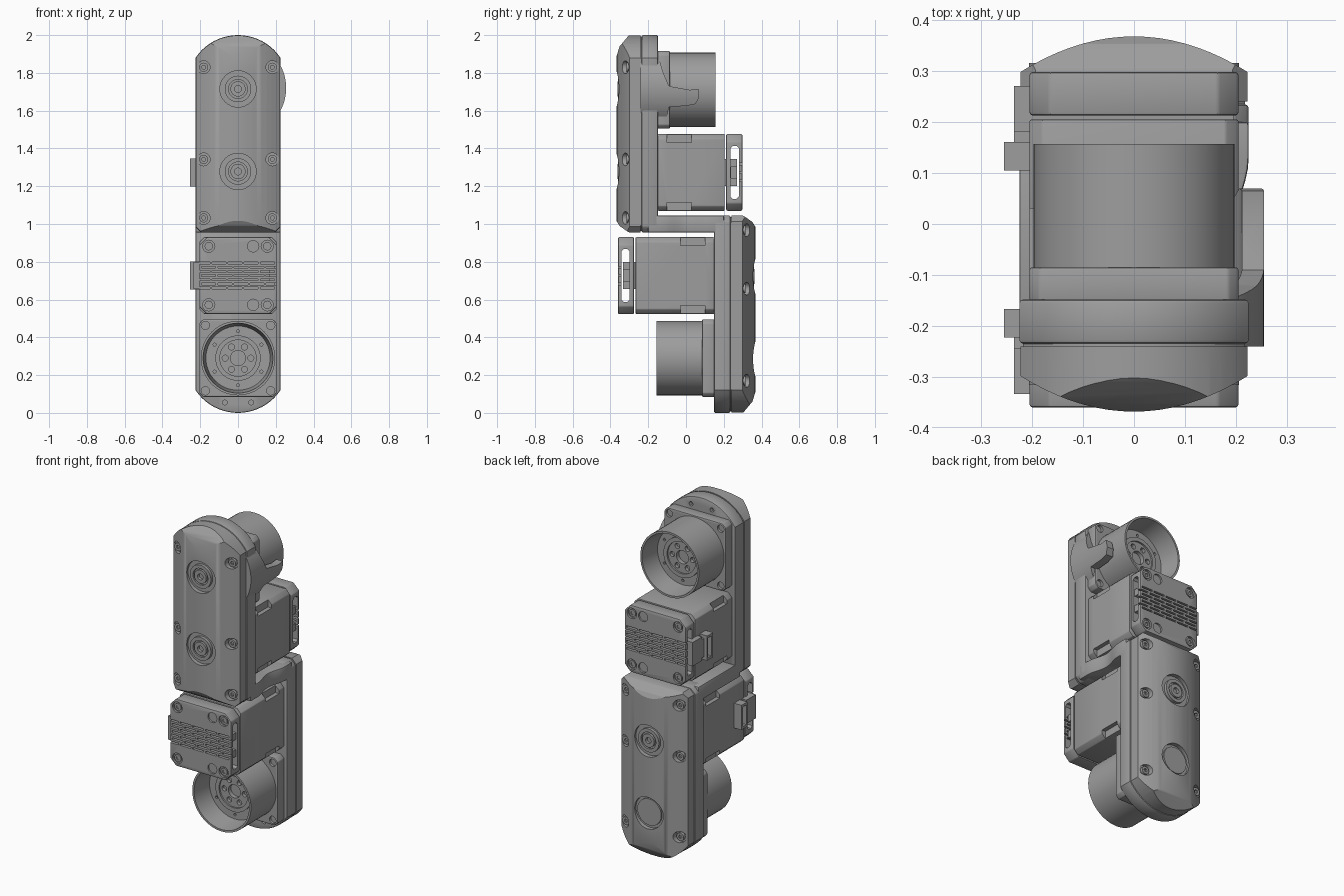
import bpy, bmesh
from math import sin, cos, pi, asin, radians
from mathutils import Matrix, Vector

cube = bpy.data.objects.get("Cube")
if cube:
    bpy.data.objects.remove(cube)

grey = bpy.data.materials.new("machined_grey")
grey.use_nodes = True
GREY = (0.34, 0.34, 0.34, 1)
grey.diffuse_color = GREY
grey.node_tree.nodes["Principled BSDF"].inputs["Base Color"].default_value = GREY
made = []


# ---- outlines ----
def circle(cx, cy, r, n=32):
    return [(cx + r * cos(2 * pi * i / n), cy + r * sin(2 * pi * i / n)) for i in range(n)]


def box(cx, cy, w, h):
    return [(cx - w, cy - h), (cx + w, cy - h), (cx + w, cy + h), (cx - w, cy + h)]


def chamfered(cx, cy, w, h, c):
    quarter = [(w, h - c), (w - c, h)]
    pts = quarter + [(-x, y) for x, y in reversed(quarter)]
    return [(cx + x, cy + y) for x, y in pts + [(-x, -y) for x, y in pts]]


def arch(w, low, side, top):
    """Straight sides, clipped foot and a shallow round top."""
    rise = top - side
    r = (w * w + rise * rise) / (2 * rise)
    a = asin(w / r)
    arc = [(r * sin(a - a * i / 10), top - r + r * cos(a - a * i / 10)) for i in range(21)]
    return [(0.03 - w, low), (w - 0.03, low), (w, low + 0.03)] + arc + [(-w, low + 0.03)]


# ---- solids ----
def prism(bm, pts, axis, lo, hi):
    place = {"x": lambda a, b, t: (t, a, b), "y": lambda a, b, t: (a, t, b),
             "z": lambda a, b, t: (a, b, t)}[axis]
    ends = [[bm.verts.new(place(a, b, t)) for a, b in pts] for t in (lo, hi)]
    faces = [bm.faces.new(e) for e in ends]
    for i in range(len(pts)):
        j = (i + 1) % len(pts)
        faces.append(bm.faces.new((ends[0][i], ends[0][j], ends[1][j], ends[1][i])))
    bmesh.ops.recalc_face_normals(bm, faces=faces)


def finish(name, bm):
    mesh = bpy.data.meshes.new(name)
    bm.to_mesh(mesh)
    bm.free()
    mesh.materials.append(grey)
    obj = bpy.data.objects.new(name, mesh)
    bpy.context.collection.objects.link(obj)
    return obj


def solid(name, *parts):
    bm = bmesh.new()
    for part in parts:
        prism(bm, *part)
    return finish(name, bm)


def lathe(name, profile, cz, n=48):
    bm = bmesh.new()
    verts = [bm.verts.new((r, y, cz)) for r, y in profile]
    edges = [bm.edges.new((verts[i], verts[(i + 1) % len(verts)])) for i in range(len(verts))]
    bmesh.ops.spin(bm, geom=verts + edges, cent=(0, 0, cz), axis=(0, 1, 0),
                   angle=2 * pi, steps=n, use_duplicate=False)
    bmesh.ops.remove_doubles(bm, verts=bm.verts, dist=0.0001)
    bmesh.ops.recalc_face_normals(bm, faces=bm.faces)
    return finish(name, bm)


def bake(obj):
    bpy.context.view_layer.update()
    deps = bpy.context.evaluated_depsgraph_get()
    mesh = bpy.data.meshes.new_from_object(obj.evaluated_get(deps))
    obj.modifiers.clear()
    obj.data = mesh


def carve(obj, *parts, op="DIFFERENCE"):
    tool = solid("cutter", *parts)
    tool.hide_render = True
    mod = obj.modifiers.new("carve", "BOOLEAN")
    mod.operation, mod.object, mod.solver = op, tool, "EXACT"
    bake(obj)
    bpy.data.objects.remove(tool)


def soften(obj, width):
    mod = obj.modifiers.new("soften", "BEVEL")
    mod.width, mod.segments = width, 2
    mod.limit_method, mod.angle_limit = "ANGLE", radians(40)
    bake(obj)


def actuator(label, place, end, blind):
    parts = []

    def keep(obj):
        parts.append(obj)
        return obj

    ring_z, motor_z = 1.71, 1.273
    corners = [(sx * 0.155, motor_z + sz * 0.155) for sx in (-1, 1) for sz in (-1, 1)]

    # gear housing frame and the recessed seam
    frame = keep(solid(label + "_housing_frame", (arch(0.225, 0.955, 1.88, 2.0), "y", -0.235, -0.148)))
    soften(frame, 0.008)
    carve(frame, *[(circle(x, 1.945, 0.013, 12), "y", -0.17, -0.1) for x in (-0.07, 0.07)])
    keep(solid(label + "_seam", (arch(0.218, 0.962, 1.875, 1.993), "y", -0.245, -0.23)))

    # domed cover with clipped ends
    cover = keep(solid(label + "_cover", (arch(0.223, 0.956, 1.88, 1.998), "y", -0.38, -0.24)))
    dome = [(0.25 * i / 10, -0.368 + 0.068 * (i / 8.8) ** 2) for i in range(-10, 11)]
    carve(cover, (dome + [(0.25, -0.2), (-0.25, -0.2)], "z", 0.9, 2.1), op="INTERSECT")
    side = [(-0.2, 0.9), (-0.29, 0.95), (-0.31, 0.96), (-0.352, 0.99), (-0.37, 1.02),
            (-0.37, 1.88), (-0.352, 1.94), (-0.31, 1.99), (-0.29, 2.01), (-0.2, 2.1)]
    carve(cover, (side, "x", -0.5, 0.5), op="INTERSECT")
    screws = [(s * 0.182, z) for s in (-1, 1) for z in (1.83, 1.342, 1.032)]
    bosses = (1.715, 1.278)
    carve(cover, *[(circle(x, z, 0.034, 20), "y", -0.5, -0.3) for x, z in screws],
          *[(circle(0, z, 0.096), "y", -0.5, -0.342) for z in bosses])
    for i, (x, z) in enumerate(screws):
        head = keep(solid(f"{label}_cover_screw_{i}", (circle(x, z, 0.024, 16), "y", -0.316, -0.295)))
        carve(head, (circle(x, z, 0.011, 6), "y", -0.4, -0.306))
    for i, z in enumerate(bosses):
        if blind and i == 0:
            keep(lathe(f"{label}_boss_cap", [(0, -0.33), (0.08, -0.33), (0.08, -0.352), (0, -0.352)], z))
        else:
            keep(lathe(f"{label}_boss_{i}", [(0, -0.33), (0.07, -0.33), (0.07, -0.36), (0.05, -0.36),
                       (0.05, -0.348), (0.04, -0.348), (0.04, -0.362), (0.018, -0.362),
                       (0.018, -0.345), (0, -0.345)], z))

    # square flange and hollow output drum
    flange = keep(solid(label + "_flange", (chamfered(0, ring_z, 0.205, 0.205, 0.02), "y", -0.155, -0.085)))
    soften(flange, 0.005)
    carve(flange, *[(circle(sx * 0.173, ring_z + sz * 0.173, 0.022, 16), "y", -0.1, 0)
                    for sx in (-1, 1) for sz in (-1, 1)])
    drum = keep(lathe(label + "_drum", [(0, -0.1), (0.197, -0.1), (0.197, 0.157), (0.185, 0.157),
                      (0.17, 0.03), (0.12, 0.03), (0.12, 0.045), (0.096, 0.045),
                      (0.096, 0.035), (0.04, 0.035), (0.04, 0.01), (0, 0.01)], ring_z))
    bolts = [(k * pi / 3 + t, r, w) for k in range(6) for t, r, w in
             ((pi / 6, 0.143, 0.008), (0, 0.068, 0.016))]
    carve(drum, *[(circle(r * cos(a), ring_z + r * sin(a), w, 12), "y", 0.015, 0.1) for a, r, w in bolts])

    # motor body with corner reliefs
    body = keep(solid(label + "_motor", (chamfered(0, motor_z, 0.205, 0.203, 0.025), "y", -0.15, end - 0.093)))
    soften(body, 0.004)
    carve(body, *[(box(sx * 0.205, motor_z + sz * 0.203, 0.025, 0.045), "y", -0.1, 0.03)
                  for sx in (-1, 1) for sz in (-1, 1)])

    # vented end cap, open from side to side
    cap = keep(solid(label + "_motor_cap", (chamfered(0, motor_z, 0.205, 0.203, 0.04), "y", end - 0.085, end)))
    soften(cap, 0.006)
    carve(cap, (chamfered(end - 0.04, motor_z, 0.022, 0.14, 0.012), "x", -0.5, 0.5))
    carve(cap, *[(circle(x, z, 0.032, 20), "y", end - 0.012, end + 0.1) for x, z in corners],
          *[(circle(0.08, motor_z + s * 0.155, 0.03, 20), "y", end - 0.01, end + 0.1) for s in (-1, 1)])
    carve(cap, *[(box(col * 0.085 + (row % 2) * 0.03 - 0.015, motor_z + (row - 3) * 0.022, 0.037, 0.005),
                  "y", end - 0.03, end + 0.1) for row in range(7) for col in range(-2, 3)])
    for i, (x, z) in enumerate(corners):
        head = keep(solid(f"{label}_cap_screw_{i}", (circle(x, z, 0.022, 16), "y", end - 0.02, end - 0.004)))
        carve(head, (circle(x, z, 0.011, 6), "y", end - 0.01, end + 0.1))

    # cable socket on the side, and the inner connector
    y = end - 0.165
    socket = keep(solid(label + "_socket", (box(y, motor_z, 0.028, 0.075), "x", -0.255, -0.19)))
    carve(socket, (box(y + 0.004, motor_z, 0.016, 0.06), "x", -0.3, -0.22))
    keep(solid(label + "_socket_foot", (box(y + 0.05, motor_z, 0.025, 0.055), "x", -0.235, -0.19)))
    inner = keep(solid(label + "_inner_connector", (box(end - 0.072, motor_z, 0.045, 0.072), "x", -0.235, 0.195)))
    carve(inner, (box(end - 0.04, motor_z, 0.02, 0.03), "x", 0.17, 0.3))

    for obj in parts:
        obj.data.transform(place)
    made.extend(parts)


# two actuators, the lower one turned half around the side axis
actuator("upper", Matrix.Identity(4), 0.298, False)
actuator("lower", Matrix.Translation(Vector((0, 0, 2))) @ Matrix.Rotation(pi, 4, "X"), 0.36, True)

# bridge joining the two housings, with a scooped side
waist = [(0.225 - 0.025 * (0.5 + 0.5 * cos(pi * i / 6)), 0.13 * i / 6) for i in range(-6, 7)]
bridge = solid("bridge", ([(-0.225, -0.2), (0.225, -0.2)] + waist + [(0.225, 0.2), (-0.225, 0.2)],
                          "z", 0.956, 1.044))
soften(bridge, 0.006)
made.append(bridge)

# curved cable hook beside the upper drum
sweep = [radians(5 * i) for i in range(-11, 12)]
shell = [(0.255 * cos(a), 1.72 + 0.255 * sin(a)) for a in sweep]
shell += [(0.212 * cos(a), 1.72 + 0.212 * sin(a)) for a in reversed(sweep)]
hook = solid("cable_hook", (shell, "y", -0.24, 0.1))
outline = [(-0.25, 1.9), (-0.15, 1.9), (-0.12, 1.8), (-0.09, 1.73), (0.02, 1.71), (0.065, 1.715),
           (0.07, 1.67), (0.05, 1.635), (0, 1.625), (-0.09, 1.62), (-0.11, 1.53), (-0.25, 1.53)]
carve(hook, (outline, "x", 0.05, 0.4), op="INTERSECT")
made.append(hook)

# smooth round surfaces, keep crisp edges
for other in bpy.context.selected_objects:
    other.select_set(False)
for obj in made:
    obj.select_set(True)
bpy.context.view_layer.objects.active = made[0]
bpy.ops.object.shade_smooth_by_angle(angle=radians(30))
